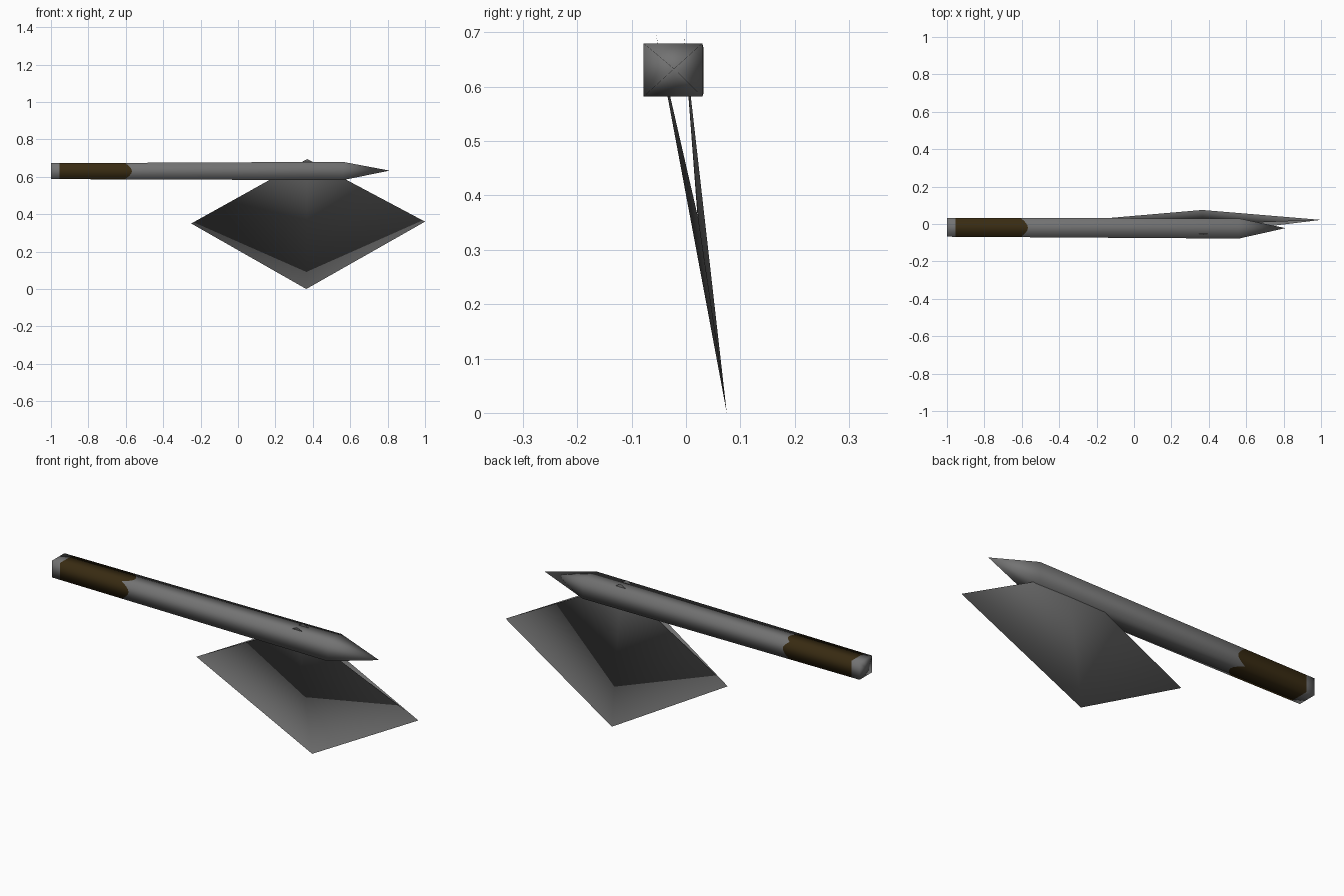
import bpy, math
from mathutils import Vector

if "Cube" in bpy.data.objects:
    bpy.data.objects.remove(bpy.data.objects["Cube"])


def material(name, rgb):
    m = bpy.data.materials.new(name)
    m.diffuse_color = (*rgb, 1)
    m.use_nodes = True
    m.node_tree.nodes["Principled BSDF"].inputs["Base Color"].default_value = m.diffuse_color
    return m


steel = material("dark_steel", (0.17, 0.17, 0.17))
leather = material("brown_grip", (0.040, 0.024, 0.006))


def make(name, verts, faces, mats):
    me = bpy.data.meshes.new(name)
    me.from_pydata(verts, [], faces)
    for m in mats:
        me.materials.append(m)
    me.polygons.foreach_set("use_smooth", [True] * len(faces))
    me.update()
    ob = bpy.data.objects.new(name, me)
    bpy.context.collection.objects.link(ob)
    return ob


# Handle: square bar with a pointed tip; the grip's front edge bulges on each side
N = 8                                       # strips per side
corners = [(-1, -1), (1, -1), (1, 1), (-1, 1)]


def ring_point(k):
    side, i = divmod(k, N)
    a, b = Vector(corners[side]), Vector(corners[(side + 1) % 4])
    return a.lerp(b, i / N), i / N


def station(s, t):
    return (-1.0, -0.955, -0.605 + 0.038 * math.sin(math.pi * t), 0.56)[s]


lean = (-0.6, 0, 0, 0.3)                    # lengthwise tilt of the soft normals
verts, normals, faces = [], [], []
M = 4 * N
for s in range(4):
    for k in range(M):
        p, t = ring_point(k)
        x = station(s, t)
        f = (x + 1) / 1.56
        half_y, half_z = 0.050 + 0.004 * f, 0.0425 + 0.0065 * f
        yc, zc = -0.018 - 0.006 * f, 0.630 + 0.001 * f
        verts.append((x, yc + p.x * half_y, zc + p.y * half_z))
        normals.append(Vector((lean[s], p.x, p.y)).normalized())
for s in range(3):
    for k in range(M):
        n = (k + 1) % M
        faces.append((s * M + k, s * M + n, (s + 1) * M + n, (s + 1) * M + k)[::-1])
tip, butt = len(verts), len(verts) + 1
verts += [(0.81, -0.022, 0.633), (-1.0, -0.018, 0.630)]
normals += [Vector((1, 0, 0)), Vector((-1, 0, 0))]
for k in range(M):
    n = (k + 1) % M
    faces.append((3 * M + k, 3 * M + n, tip))
    faces.append((n, k, butt))

handle = make("handle", verts, faces, [steel, leather])
me = handle.data
# make every face point away from the bar's middle line
flip = [p for p in me.polygons
        if p.normal.dot(p.center - Vector((min(max(p.center.x, -0.9), 0.5), -0.02, 0.631))) < 0]
for p in flip:
    p.flip()
for p in me.polygons:                       # grip is the second band
    p.material_index = 1 if M <= p.index < 2 * M else 0
me.update()
me.normals_split_custom_set_from_vertices(normals)

# Blade: two folded diamond sheets joined along the lower edges, open at the top
make("blade",
     [(0.37, -0.055, 0.695), (0.37, -0.004, 0.695),
      (-0.25, 0.022, 0.35), (0.365, 0.075, 0.0), (1.0, 0.022, 0.36)],
     [(0, 2, 3), (0, 3, 4), (1, 3, 2), (1, 4, 3)], [steel])
